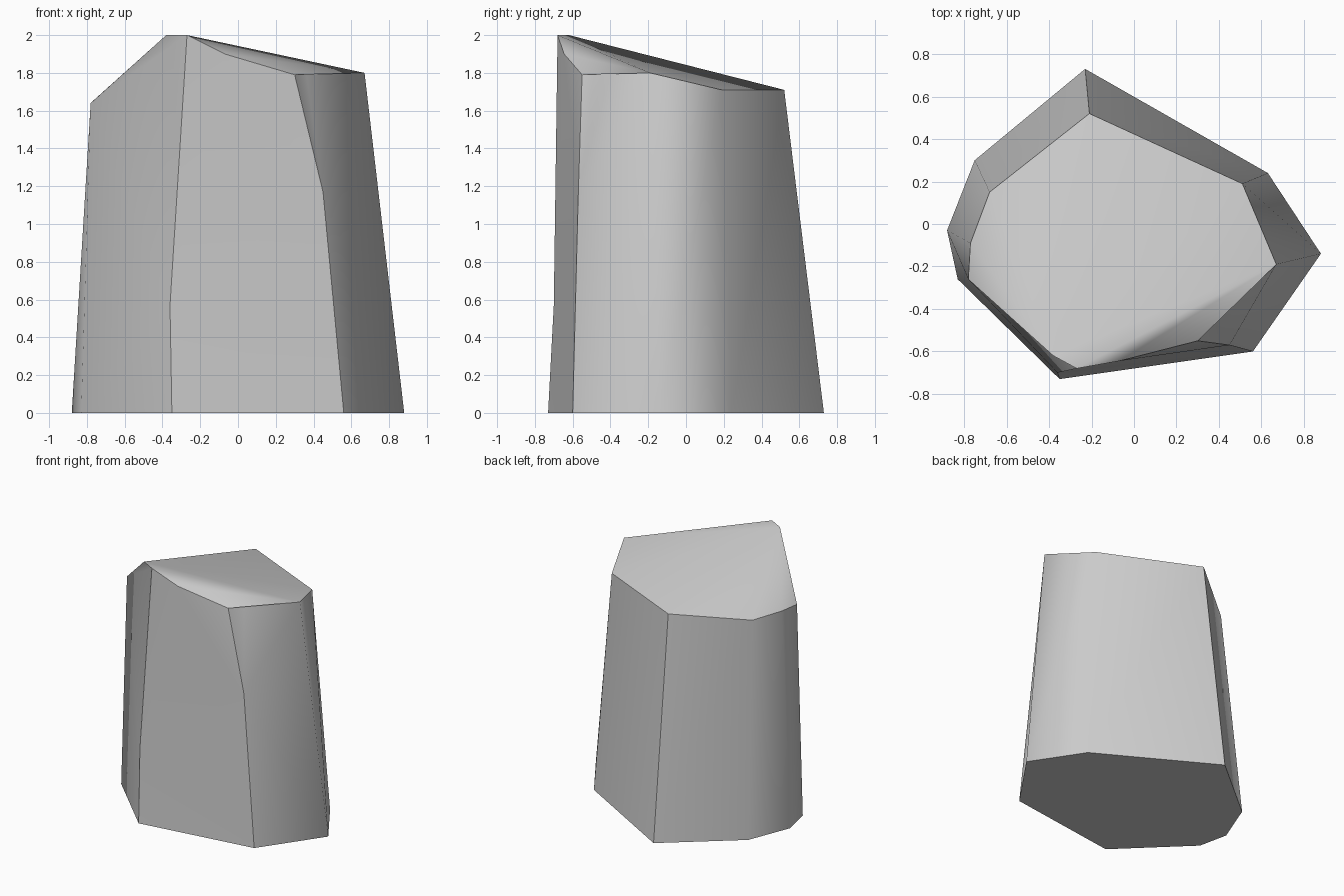
import bpy
import bmesh

cube = bpy.data.objects.get("Cube")
if cube:
    bpy.data.objects.remove(cube, do_unlink=True)

# One plain stone colour
stone = bpy.data.materials.new("grey_stone")
stone.use_nodes = True
grey = (0.6, 0.6, 0.6, 1)
stone.diffuse_color = grey
stone.node_tree.nodes["Principled BSDF"].inputs["Base Color"].default_value = grey

bm = bmesh.new()
group = bm.faces.layers.int.new("group")


def ring(points):
    return [bm.verts.new(p) for p in points]


# Footprint, counter-clockwise from the back corner
back, back_left, left, front_left, front, front_right, right, back_right = ring(
    (x, y, 0) for x, y in [
        (-.23, .73), (-.75, .30), (-.88, -.03), (-.83, -.26),
        (-.35, -.73), (.56, -.60), (.88, -.14), (.63, .24)])

# Broken rim, in the same order, with a peak at the front and a chipped front edge
(t_back, t_back_left, t_left, t_front_left, peak_a, peak_b,
 chip_a, chip_b, chip_c, t_right, t_back_right) = ring([
    (-.21, .52, 1.71), (-.68, .15, 1.645), (-.77, -.09, 1.65),
    (-.78, -.26, 1.64), (-.38, -.62, 2), (-.27, -.68, 2),
    (-.07, -.645, 1.9), (.30, -.55, 1.79), (.36, -.44, 1.81),
    (.67, -.19, 1.8), (.51, .19, 1.71)])

# Bends part way up the two front edges
bend_left, bend_right = ring([(-.36, -.70, .57), (.45, -.57, 1.17)])


def fan(centre, rim):
    return [(centre, a, b) for a, b in zip(rim, rim[1:])]


# Each group is shaded smoothly; its border stays sharp
groups = [
    # Underside
    [(back_right, right, front_right, front, front_left, left, back_left, back)],
    # Back wall and right wall
    [(back_right, back, t_back, t_back_right),
     (right, back_right, t_back_right, t_right),
     (front_right, right, t_right, chip_c, chip_b, bend_right)],
    # Left walls
    [(back, back_left, t_back_left, t_back),
     (back_left, left, t_left, t_back_left),
     (left, front_left, t_front_left, t_left),
     (front_left, front, bend_left, peak_b, peak_a, t_front_left)],
    # Front wall
    [(front, front_right, bend_right, chip_b, chip_a, peak_b, bend_left)],
    # Sloping top and the chipped front edge
    fan(peak_a, [peak_b, t_right, t_back_right, t_back,
                 t_back_left, t_left, t_front_left])
    + fan(t_right, [peak_b, chip_a, chip_b, chip_c][::1])
]
for number, faces in enumerate(groups):
    for corners in faces:
        face = bm.faces.new(corners)
        face.smooth = True
        face[group] = number

bmesh.ops.recalc_face_normals(bm, faces=bm.faces[:])
for edge in bm.edges:
    edge.smooth = len({f[group] for f in edge.link_faces}) == 1
bmesh.ops.triangulate(bm, faces=bm.faces[:])

mesh = bpy.data.meshes.new("rock_pillar")
bm.to_mesh(mesh)
bm.free()
mesh.materials.append(stone)
rock = bpy.data.objects.new("rock_pillar", mesh)
bpy.context.collection.objects.link(rock)
